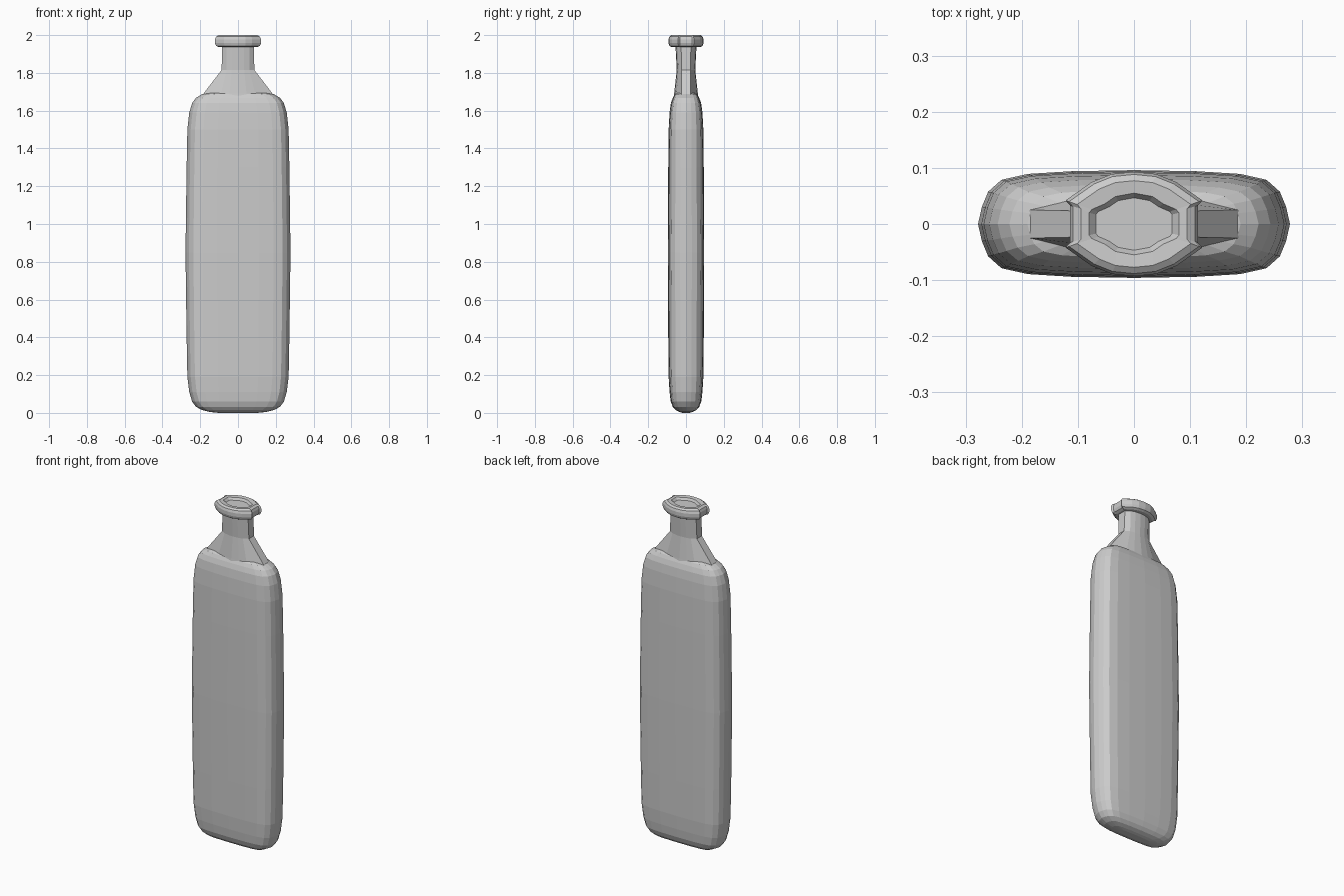
import bpy
import bmesh

if "Cube" in bpy.data.objects:
    bpy.data.objects.remove(bpy.data.objects["Cube"])


def mirror_quadrant(q):
    """Full closed outline (counter-clockwise) from a quadrant ordered from +x to +y."""
    left = [(-x, y) for x, y in reversed(q) if x > 1e-6]
    top = q + left
    bottom = [(x, -y) for x, y in reversed(top) if y > 1e-6]
    return top + bottom


def loft(name, sections):
    """Skin a stack of (outline, z) sections and cap both ends."""
    bm = bmesh.new()
    rings = [[bm.verts.new((x, y, z)) for x, y in outline] for outline, z in sections]
    n = len(rings[0])
    for a, b in zip(rings, rings[1:]):
        for i in range(n):
            j = (i + 1) % n
            bm.faces.new((a[i], a[j], b[j], b[i]))
    bm.faces.new(rings[0][::-1])
    bm.faces.new(rings[-1])
    bmesh.ops.recalc_face_normals(bm, faces=bm.faces)
    mesh = bpy.data.meshes.new(name)
    bm.to_mesh(mesh)
    bm.free()
    obj = bpy.data.objects.new(name, mesh)
    bpy.context.collection.objects.link(obj)
    return obj


def scaled(q, sx, sy):
    return mirror_quadrant([(x * sx, y * sy) for x, y in q])


# Flat flask body: one rounded cross-section, scaled along the height
body_q = [(1, 0), (0.975, 0.32), (0.935, 0.6), (0.85, 0.82), (0.68, 0.93), (0.4, 0.98), (0, 1)]
body_profile = [  # half width, half depth, height
    (0.15, 0.035, 0.005), (0.19, 0.055, 0.015), (0.222, 0.07, 0.032), (0.243, 0.081, 0.06),
    (0.258, 0.087, 0.11), (0.268, 0.092, 0.19), (0.272, 0.094, 0.4), (0.278, 0.096, 0.85),
    (0.272, 0.094, 1.3), (0.268, 0.092, 1.5), (0.258, 0.087, 1.59), (0.243, 0.080, 1.64),
    (0.222, 0.07, 1.668), (0.19, 0.06, 1.687), (0.14, 0.04, 1.698)]
body_sections = [(scaled(body_q, 0.10, 0.02), 0.0)]
body_sections += [(scaled(body_q, hx, hy), z) for hx, hy, z in body_profile]
loft("bottle_body", body_sections)

# Neck with narrow side faces flaring out into the shoulders
neck = [
    ([(0.205, 0.025), (0.10, 0.053), (0.05, 0.063), (0, 0.067)], 1.66),
    ([(0.183, 0.025), (0.09, 0.05), (0.045, 0.059), (0, 0.063)], 1.69),
    ([(0.087, 0.023), (0.06, 0.04), (0.033, 0.046), (0, 0.049)], 1.815),
    ([(0.083, 0.026), (0.06, 0.045), (0.033, 0.053), (0, 0.056)], 1.95)]
loft("bottle_neck", [(mirror_quadrant(q), z) for q, z in neck])

# Rounded faceted lip with a shallow recess in the top
lip_q = [(0.114, 0.033), (0.122, 0.042), (0.075, 0.075), (0.04, 0.089), (0, 0.093)]
inner_q = [(0.080, 0.020), (0.075, 0.026), (0.052, 0.036), (0.033, 0.049), (0, 0.055)]
lip_sections = [(scaled(lip_q, s, s), z) for s, z in
                [(0.82, 1.936), (0.95, 1.943), (1, 1.958), (1, 1.978), (0.95, 1.992), (0.83, 2.0)]]
lip_sections += [(mirror_quadrant(inner_q), 1.998), (scaled(inner_q, 0.85, 0.85), 1.985)]
loft("bottle_lip", lip_sections)
